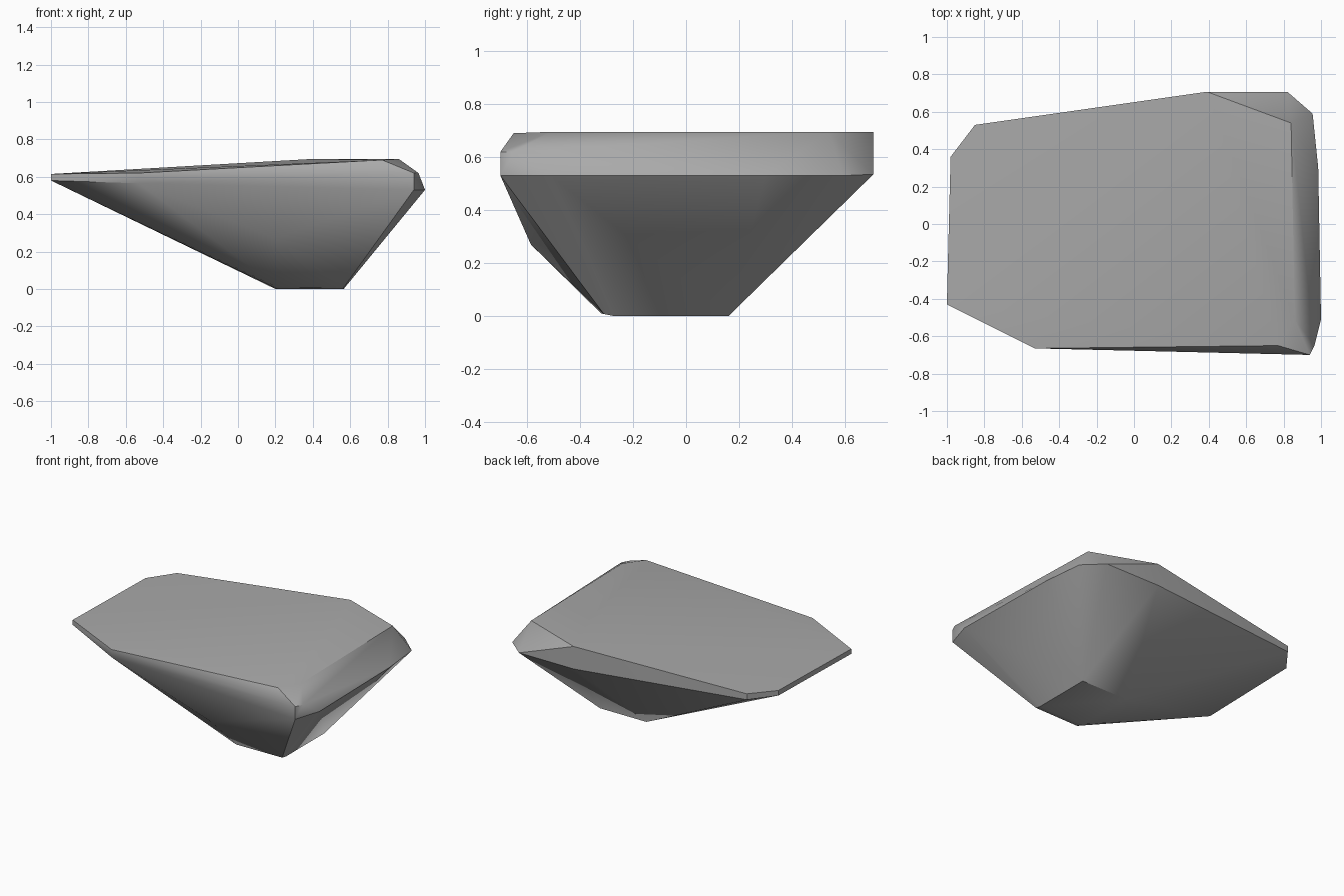
import bpy
import bmesh
import math

cube = bpy.data.objects.get("Cube")
if cube:
    bpy.data.objects.remove(cube, do_unlink=True)

# Single stone colour
stone = bpy.data.materials.new("stone_grey")
stone.use_nodes = True
colour = (0.40, 0.40, 0.40, 1)
stone.diffuse_color = colour
bsdf = stone.node_tree.nodes["Principled BSDF"]
bsdf.inputs["Base Color"].default_value = colour
bsdf.inputs["Roughness"].default_value = 0.9

# Thin tapered rim: x, y, lower z, upper z
rim = [(-1, -.43, .58, .615), (-.98, .36, .58, .616), (-.85, .53, .58, .622),
       (.39, .707, .535, .695), (-.53, -.665, .565, .62), (.94, -.70, .53, .62)]
# Flat top corners on the thick side
top = [(.84, .54, .695), (.86, -.51, .695), (.77, -.65, .69)]
# Bevelled shoulder under the top
shoulder = [(.82, .707, .535), (.955, .59, .53), (1, -.51, .53), (.965, -.65, .62),
            (.985, .30, .53)]
# Narrow foot and the front bulge
foot = [(.20, .16, 0), (.565, .16, 0), (.565, -.31, .008), (.21, -.32, .01),
        (.565, -.27, 0), (.21, -.27, 0), (.20, -.585, .27)]

points = top + shoulder + foot
for x, y, low, high in rim:
    points += [(x, y, low), (x, y, high)]

# Wrap the corners in a faceted skin
bm = bmesh.new()
for p in points:
    bm.verts.new(p)
hull = bmesh.ops.convex_hull(bm, input=bm.verts[:])
loose = [v for v in bm.verts if not v.link_faces]
bmesh.ops.delete(bm, geom=loose, context="VERTS")
bmesh.ops.dissolve_limit(bm, angle_limit=math.radians(1), verts=bm.verts[:], edges=bm.edges[:])
bmesh.ops.recalc_face_normals(bm, faces=bm.faces[:])

mesh = bpy.data.meshes.new("rock")
bm.to_mesh(mesh)
bm.free()
mesh.materials.append(stone)
rock = bpy.data.objects.new("rock", mesh)
bpy.context.collection.objects.link(rock)

# Soft shading with crisp main edges
bpy.ops.object.select_all(action="DESELECT")
rock.select_set(True)
bpy.context.view_layer.objects.active = rock
bpy.ops.object.shade_smooth_by_angle(angle=math.radians(35))
